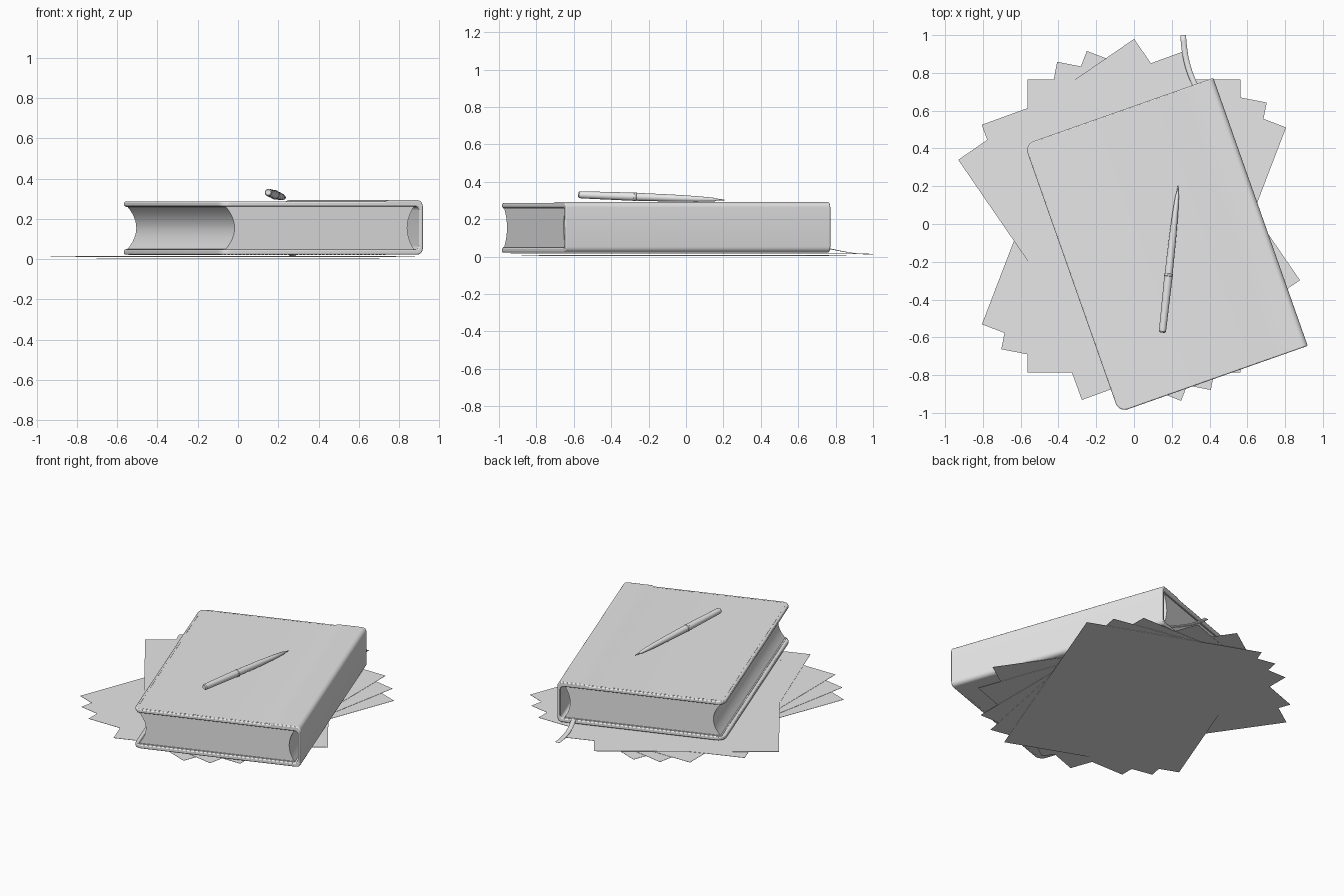
import bpy, bmesh, math
from mathutils import Matrix, Vector
from mathutils.geometry import interpolate_bezier

cube = bpy.data.objects.get("Cube")
if cube:
    bpy.data.objects.remove(cube, do_unlink=True)

grey = bpy.data.materials.new("plain_grey")
grey.use_nodes = True
grey.diffuse_color = (0.8, 0.8, 0.8, 1)
grey.node_tree.nodes["Principled BSDF"].inputs["Base Color"].default_value = (0.8, 0.8, 0.8, 1)

BOOK = Matrix.Translation((0.17, -0.112, 0)) @ Matrix.Rotation(math.radians(19.4), 4, "Z")
HALF_W, HALF_L = 0.53, 0.752


def finish(name, bm, matrix=Matrix(), bevel=0, angle=35):
    """Turn a bmesh into a shaded, coloured object."""
    bmesh.ops.recalc_face_normals(bm, faces=bm.faces)
    mesh = bpy.data.meshes.new(name)
    bm.to_mesh(mesh)
    bm.free()
    mesh.materials.append(grey)
    mesh.shade_smooth()
    mesh.set_sharp_from_angle(angle=math.radians(angle))
    obj = bpy.data.objects.new(name, mesh)
    bpy.context.collection.objects.link(obj)
    obj.matrix_world = matrix
    if bevel:
        mod = obj.modifiers.new("soft_edges", "BEVEL")
        mod.width, mod.segments = bevel, 2
        mod.limit_method, mod.angle_limit = "ANGLE", math.radians(40)
    return obj


def arc(cx, cz, r, start, end, steps=6):
    angles = [math.radians(start + (end - start) * i / steps) for i in range(steps + 1)]
    return [(cx + r * math.cos(a), cz + r * math.sin(a)) for a in angles]


def extrude_profile(profile, half):
    """Extrude an (x, z) outline along y, from -half to half."""
    bm = bmesh.new()
    face = bm.faces.new([bm.verts.new((x, -half, z)) for x, z in profile])
    geom = bmesh.ops.extrude_face_region(bm, geom=[face])["geom"]
    moved = [g for g in geom if isinstance(g, bmesh.types.BMVert)]
    bmesh.ops.translate(bm, verts=moved, vec=(0, 2 * half, 0))
    return bm


def add_box(bm, centre, size, turn=0):
    place = Matrix.Translation(centre) @ Matrix.Rotation(turn, 4, "Z")
    bmesh.ops.create_cube(bm, size=1, matrix=place @ Matrix.Diagonal((*size, 1)))


# Loose sheets fanned out under the book: turn in degrees, x, y
sheets = [(-21, 0, -0.01), (-11, 0, -0.01), (0, 0, -0.01), (20, -0.01, -0.01), (34.5, -0.026, 0.021)]
for i, (turn, x, y) in enumerate(sheets):
    bm = bmesh.new()
    add_box(bm, (x, y, 0.001 + 0.0035 * i), (1.13, 1.55, 0.0015), math.radians(turn))
    finish(f"loose_sheet_{i + 1}", bm)

# Wrapped cover: two boards, raised hinge strip and spine, rounded fore corners
outline = [(-HALF_W, 0.022)]
outline += arc(0.50, 0.052, 0.03, -90, 0) + arc(0.50, 0.263, 0.03, 0, 90)
outline += [(0.35, 0.293), (0.33, 0.286), (-HALF_W, 0.286), (-HALF_W, 0.262)]
outline += arc(0.49, 0.242, 0.02, 90, 0) + arc(0.49, 0.068, 0.02, 0, -90)
outline += [(-HALF_W, 0.048)]
bm = extrude_profile(outline, HALF_L)
corners = []
for e in bm.edges:
    a, b = (v.co for v in e.verts)
    on_fore_edge = max(a.x, b.x) < -HALF_W + 0.001
    if on_fore_edge and abs(a.y - b.y) < 0.001:
        corners.append(e)
bmesh.ops.bevel(bm, geom=corners, offset=0.05, segments=6, profile=0.5, affect="EDGES")
finish("book_cover", bm, BOOK, bevel=0.006)

# Page block, hollowed along the fore edge and behind the spine
LOW, HIGH, MID = 0.048, 0.262, 0.155
steps = 12


def hollow(x, depth):
    pts = []
    for i in range(steps + 1):
        z = LOW + (HIGH - LOW) * i / steps
        pts.append((x + depth * (1 - ((z - MID) / (HIGH - MID)) ** 2), z))
    return pts


pages = hollow(0.488, -0.036) + hollow(-0.505, 0.048)[::-1]
finish("page_block", extrude_profile(pages, HALF_L - 0.017), BOOK)

# Endpapers lining both boards
bm = bmesh.new()
for z in (LOW + 0.002, HIGH - 0.002):
    add_box(bm, (-0.015, 0, z), (0.99, 2 * HALF_L - 0.024, 0.003))
finish("endpapers", bm, BOOK)

# Stitching around the three open sides of both boards
bm = bmesh.new()
inset, pitch = 0.016, 0.02
for z in (0.286, 0.022):
    for side in (-1, 1):
        for i in range(41):
            add_box(bm, (-0.47 + i * pitch, side * (HALF_L - inset), z), (0.012, 0.003, 0.002))
    for i in range(69):
        add_box(bm, (inset - HALF_W, (i - 34) * pitch, z), (0.003, 0.012, 0.002))
finish("cover_stitching", bm, BOOK)

# Bookmark ribbon hanging out of the back edge
path = interpolate_bezier(Vector((0.36, 0.66, 0.056)), Vector((0.30, 0.78, 0.052)),
                          Vector((0.27, 0.84, 0.014)), Vector((0.26, 1.0, 0.013)), 16)
bm = bmesh.new()
rows = []
for i, p in enumerate(path):
    along = path[min(i + 1, len(path) - 1)] - path[max(i - 1, 0)]
    across = Vector((along.y, -along.x, 0)).normalized() * 0.015
    rows.append((bm.verts.new(p - across), bm.verts.new(p + across)))
for (a, b), (c, d) in zip(rows, rows[1:]):
    bm.faces.new((a, b, d, c))
ribbon = finish("bookmark_ribbon", bm)
thick = ribbon.modifiers.new("thickness", "SOLIDIFY")
thick.thickness = 0.002

# Pen lying on the cover, turned from a (length, radius) profile
pen_profile = [(0, 0.013), (0.006, 0.018), (0.02, 0.019), (0.3, 0.022), (0.302, 0.0235),
               (0.312, 0.0235), (0.314, 0.021), (0.5, 0.019), (0.64, 0.015), (0.735, 0.009),
               (0.74, 0.006), (0.785, 0.002)]
sides = 20
bm = bmesh.new()
rings = []
for t, r in pen_profile:
    angles = [2 * math.pi * k / sides for k in range(sides)]
    rings.append([bm.verts.new((r * math.cos(a), r * math.sin(a), t)) for a in angles])
for low, high in zip(rings, rings[1:]):
    for k in range(sides):
        n = (k + 1) % sides
        bm.faces.new((low[k], low[n], high[n], high[k]))
bm.faces.new(rings[0])
bm.faces.new(rings[-1])
back, tip = Vector((0.15, -0.575, 0.331)), Vector((0.235, 0.21, 0.303))
aim = (tip - back).to_track_quat("Z", "Y").to_matrix().to_4x4()
finish("pen", bm, Matrix.Translation(back) @ aim)
